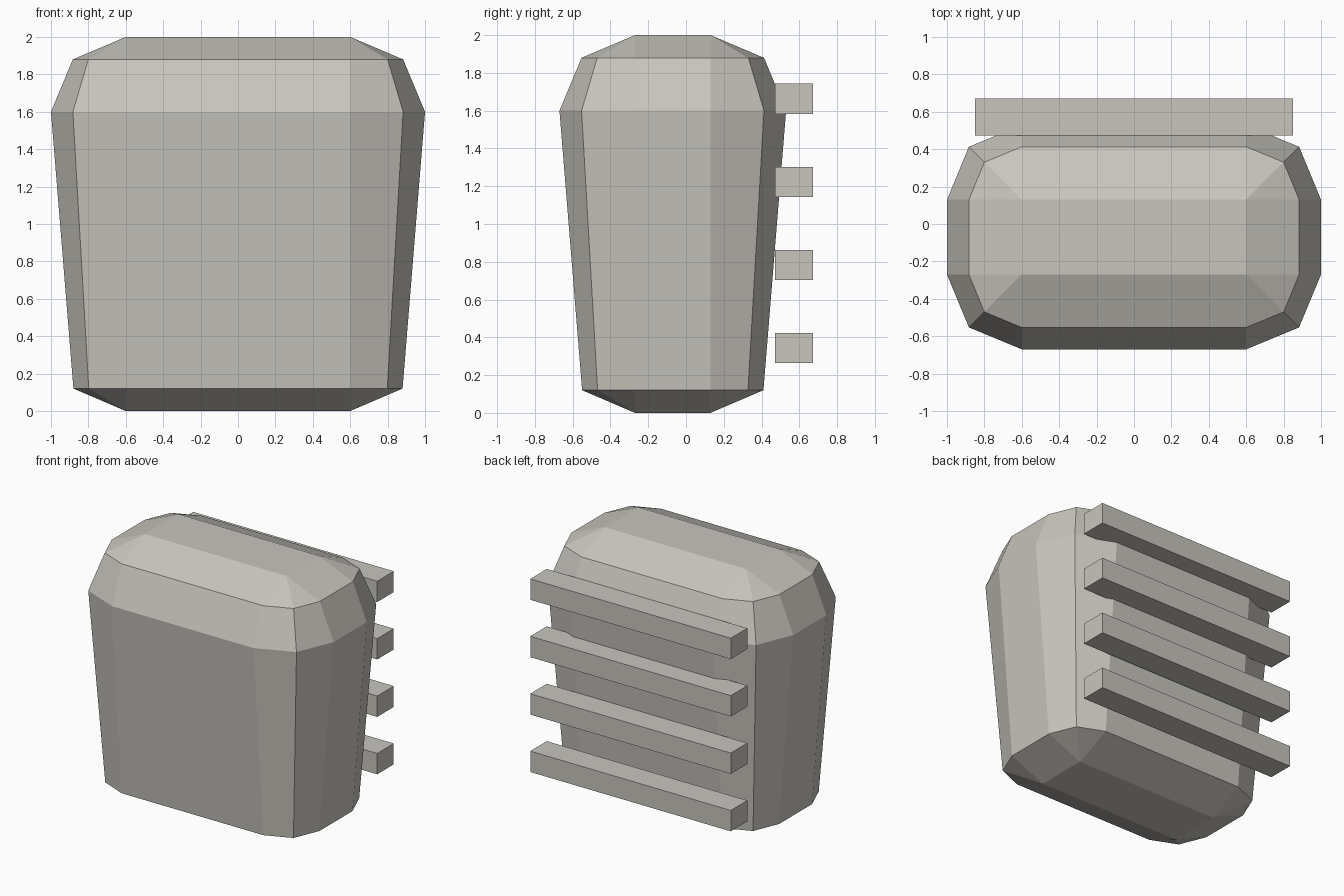
import bpy
import bmesh
from mathutils import Matrix

if "Cube" in bpy.data.objects:
    bpy.data.objects.remove(bpy.data.objects["Cube"], do_unlink=True)

# One warm grey for the whole model
grey = bpy.data.materials.new("warm grey")
grey.use_nodes = True
colour = (0.58, 0.56, 0.51, 1)
grey.diffuse_color = colour
grey.node_tree.nodes["Principled BSDF"].inputs["Base Color"].default_value = colour


def finish(name, bm):
    bmesh.ops.recalc_face_normals(bm, faces=bm.faces[:])
    mesh = bpy.data.meshes.new(name)
    bm.to_mesh(mesh)
    bm.free()
    mesh.materials.append(grey)
    obj = bpy.data.objects.new(name, mesh)
    bpy.context.collection.objects.link(obj)
    return obj


def rounded_ring(bm, z, radius):
    """Rectangle with two-segment rounded corners of the given radius."""
    diagonal = radius * 0.707
    corner = [(radius, 0), (diagonal, diagonal), (0, radius)]
    verts = []
    for sx, sy in ((1, 1), (-1, 1), (-1, -1), (1, -1)):
        points = corner if sx * sy > 0 else corner[::-1]
        for dx, dy in points:
            verts.append(bm.verts.new((sx * (0.6 + dx), sy * (0.2 + dy) - 0.07, z)))
    return verts


# Body: rounded block that tapers towards the base
bm = bmesh.new()
profile = [(0, 0), (0.12, 0.28), (1.6, 0.4), (1.88, 0.283), (2, 0)]
rings = [rounded_ring(bm, z, r) for z, r in profile]
for low, high in zip(rings, rings[1:]):
    for i in range(len(low)):
        j = (i + 1) % len(low)
        bm.faces.new((low[i], low[j], high[j], high[i]))
bm.faces.new(rings[0])
bm.faces.new(rings[-1])
bmesh.ops.remove_doubles(bm, verts=bm.verts[:], dist=0.0001)
finish("body", bm)

# Four horizontal slats across the back
for i in range(4):
    bm = bmesh.new()
    bmesh.ops.create_cube(bm, size=1, matrix=Matrix.Diagonal((1.7, 0.2, 0.16, 1)))
    slat = finish(f"back_slat_{i + 1}", bm)
    slat.location = (0, 0.572, 0.343 + 0.44 * i)
